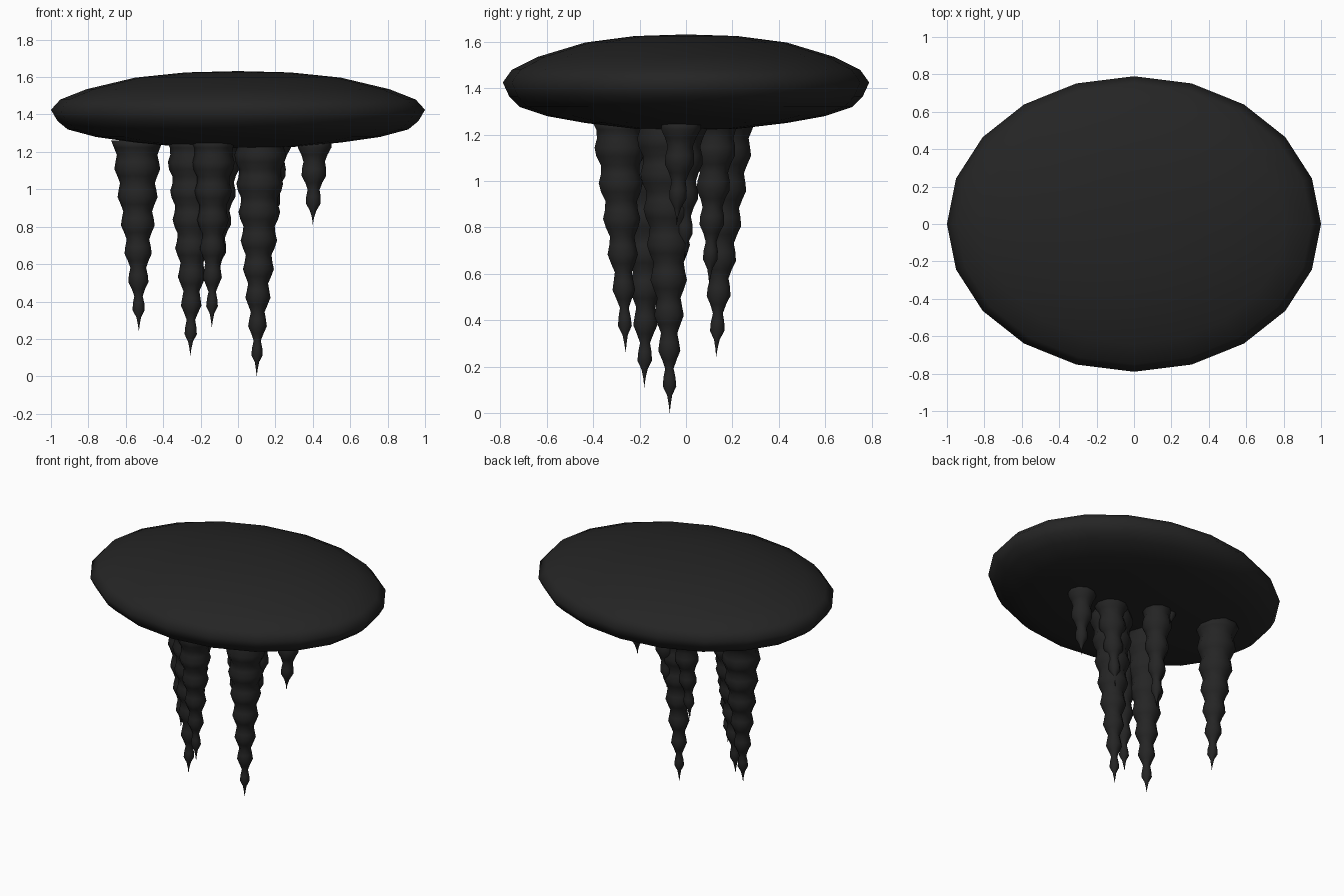
import bpy, bmesh, math
from mathutils import Vector

if "Cube" in bpy.data.objects:
    bpy.data.objects.remove(bpy.data.objects["Cube"])

dark = bpy.data.materials.new("charcoal_black")
dark.diffuse_color = (0.018, 0.018, 0.018, 1)
dark.use_nodes = True
dark.node_tree.nodes["Principled BSDF"].inputs["Base Color"].default_value = dark.diffuse_color


def loft(name, rings, sides, start=None, end=None):
    """Skin rings given as (centre, radius x, radius y), with optional pole points."""
    bm = bmesh.new()
    loops = []
    for (cx, cy, cz), rx, ry in rings:
        loops.append([bm.verts.new((cx + rx * math.cos(2 * math.pi * i / sides),
                                    cy + ry * math.sin(2 * math.pi * i / sides), cz))
                      for i in range(sides)])
    for a, b in zip(loops, loops[1:]):
        for i in range(sides):
            j = (i + 1) % sides
            bm.faces.new((a[i], a[j], b[j], b[i]))
    for pole, loop in ((start, loops[0]), (end, loops[-1])):
        if pole:
            p = bm.verts.new(pole)
            for i in range(sides):
                bm.faces.new((p, loop[i], loop[(i + 1) % sides]))
    bmesh.ops.recalc_face_normals(bm, faces=bm.faces)
    mesh = bpy.data.meshes.new(name)
    bm.to_mesh(mesh)
    bm.free()
    mesh.materials.append(dark)
    mesh.polygons.foreach_set("use_smooth", [True] * len(mesh.polygons))
    ob = bpy.data.objects.new(name, mesh)
    bpy.context.collection.objects.link(ob)
    return ob


# Flattened oval slab: (fraction of radius, height)
slab = [(0.28, 1.225), (0.55, 1.25), (0.76, 1.28), (0.91, 1.32), (0.965, 1.365), (1.0, 1.425),
        (0.95, 1.48), (0.81, 1.535), (0.55, 1.597), (0.28, 1.625)]
loft("oval_slab", [((0, 0, z), r, 0.79 * r) for r, z in slab], 20,
     (0, 0, 1.22), (0, 0, 1.632))


# Hanging drips: rippled cones that lean slightly from root to tip
def drip(name, root, tip, radius, top=1.26):
    a, b = Vector((*root, top)), Vector(tip)
    length = top - b.z
    n = max(6, round(length / 0.038))
    rings = []
    for i in range(n):
        t = i / n
        above_tip = length * (1 - t)
        r = radius * (1 - t) ** 0.8 + 0.011 * math.cos(2 * math.pi * (above_tip - 0.12) / 0.15)
        r = max(r, 0.005)
        rings.append((a.lerp(b, t), r, r))
    loft(name, rings, 10, a, b)


drip("drip_left", (-0.54, 0.17), (-0.53, 0.13, 0.24), 0.127)
drip("drip_middle_left", (-0.235, -0.16), (-0.255, -0.18, 0.11), 0.14)
drip("drip_front", (-0.13, -0.29), (-0.14, -0.26, 0.26), 0.115)
drip("drip_longest", (0.12, -0.08), (0.10, -0.07, 0.0), 0.135)
drip("drip_right", (0.41, -0.02), (0.40, -0.04, 0.81), 0.085)
drip("drip_back", (-0.08, 0.13), (-0.10, 0.10, 0.55), 0.10)
drip("drip_side", (0.18, -0.01), (0.15, -0.005, 0.66), 0.10)
drip("drip_stub", (-0.16, 0.16), (-0.16, 0.16, 1.10), 0.035)
